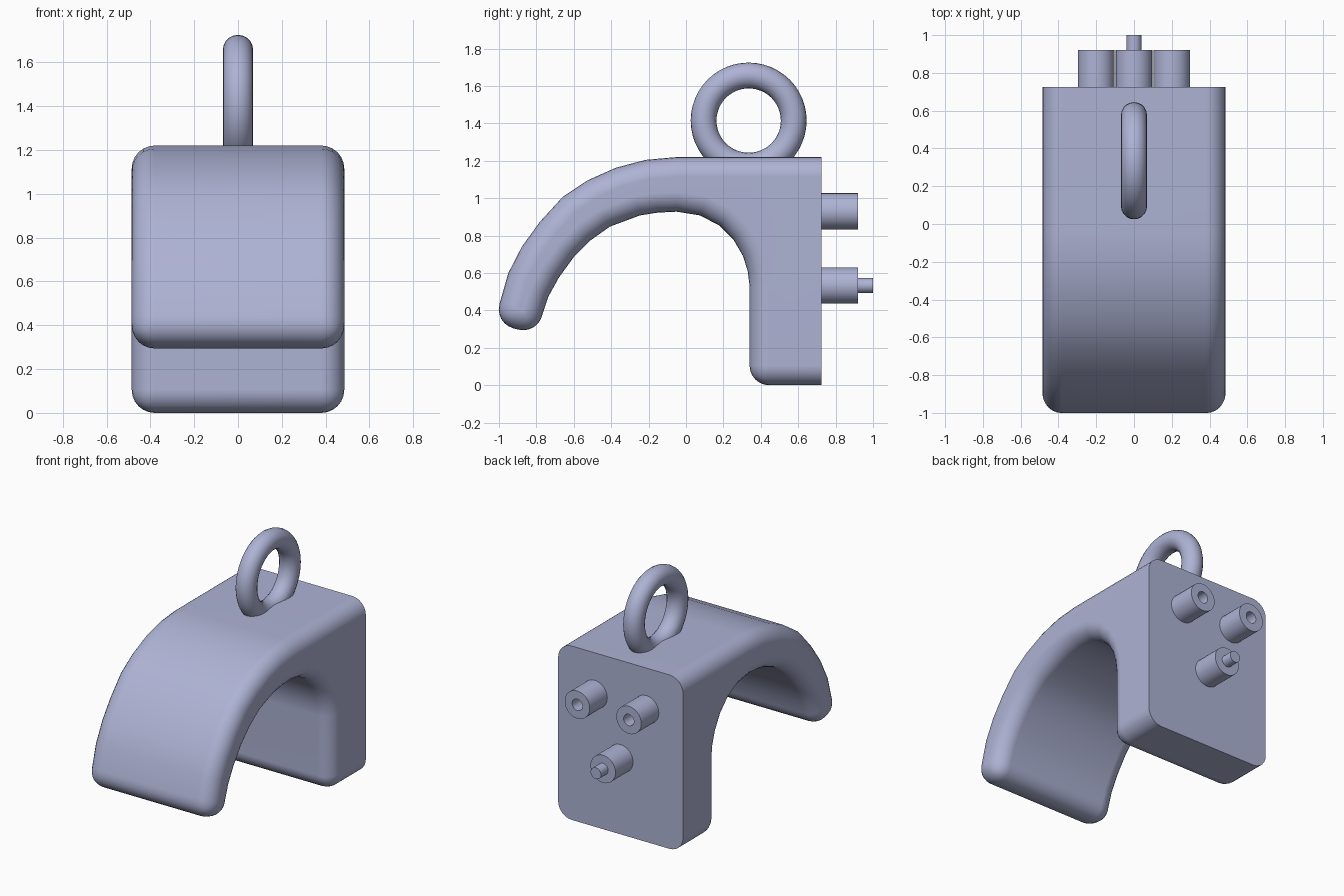
import bpy, bmesh, math

cube = bpy.data.objects.get("Cube")
if cube:
    bpy.data.objects.remove(cube, do_unlink=True)

COLOR = (0.42, 0.45, 0.66, 1.0)
mat = bpy.data.materials.new("lavender_grey")
mat.use_nodes = True
mat.diffuse_color = COLOR
mat.node_tree.nodes["Principled BSDF"].inputs["Base Color"].default_value = COLOR

BACK = 0.725    # y of the flat back face
HALF = 0.485    # half width of the body


def finish(obj):
    """Assign the material and shade smooth, keeping hard edges."""
    if not obj.data.materials:
        obj.data.materials.append(mat)
    bpy.ops.object.select_all(action="DESELECT")
    obj.select_set(True)
    bpy.context.view_layer.objects.active = obj
    bpy.ops.object.shade_smooth_by_angle(angle=math.radians(35))


def add_object(name, bm):
    bmesh.ops.recalc_face_normals(bm, faces=bm.faces)
    mesh = bpy.data.meshes.new(name)
    bm.to_mesh(mesh)
    bm.free()
    obj = bpy.data.objects.new(name, mesh)
    bpy.context.collection.objects.link(obj)
    finish(obj)
    return obj


def lathe_y(name, profile, x, z, steps=32):
    """Turn (radius, y) points around an axis along y; radius 0 closes the end."""
    bm = bmesh.new()
    verts = [bm.verts.new((x + r, y, z)) for r, y in profile]
    edges = [bm.edges.new(pair) for pair in zip(verts, verts[1:])]
    bmesh.ops.spin(bm, geom=verts + edges, cent=(x, 0, z), axis=(0, 1, 0),
                   angle=math.tau, steps=steps, use_duplicate=False)
    bmesh.ops.remove_doubles(bm, verts=bm.verts, dist=1e-4)
    return add_object(name, bm)


# Hook body: side profile in (y, z), extruded across x
outer = [(-1.025, 0.332), (-0.993, 0.45), (-0.95, 0.60), (-0.877, 0.742), (-0.78, 0.875),
         (-0.658, 1.008), (-0.525, 1.096), (-0.375, 1.163), (-0.215, 1.205), (-0.05, 1.22)]
inner = [(0.34, 0.53), (0.33, 0.61), (0.305, 0.69), (0.253, 0.78), (0.18, 0.853),
         (0.075, 0.908), (-0.05, 0.928), (-0.15, 0.923), (-0.246, 0.908), (-0.407, 0.848),
         (-0.51, 0.775), (-0.60, 0.685), (-0.68, 0.575), (-0.735, 0.475),
         (-0.766, 0.384), (-0.797, 0.27)]
leg = [(BACK, 1.22), (BACK, 0.0), (0.34, 0.0)]

bm = bmesh.new()
side = bm.faces.new([bm.verts.new((-HALF, y, z)) for y, z in outer + leg + inner])
new = bmesh.ops.extrude_face_region(bm, geom=[side])["geom"]
bmesh.ops.translate(bm, vec=(2 * HALF, 0, 0),
                    verts=[v for v in new if isinstance(v, bmesh.types.BMVert)])
bmesh.ops.recalc_face_normals(bm, faces=bm.faces)
# Round every hard edge except those around the back face
hard = [e for e in bm.edges
        if e.calc_face_angle(0) > math.radians(35)
        and not all(v.co.y > BACK - 0.001 for v in e.verts)]
bmesh.ops.bevel(bm, geom=hard, offset=0.105, offset_type="OFFSET", segments=6,
                profile=0.5, affect="EDGES", clamp_overlap=False)
body = add_object("hook_body", bm)
body.modifiers.new("clean_shading", "WEIGHTED_NORMAL").keep_sharp = True

# Hanging ring standing on top of the body
bpy.ops.mesh.primitive_torus_add(major_radius=0.241, minor_radius=0.069,
                                 major_segments=48, minor_segments=20,
                                 location=(0, 0.335, 1.415),
                                 rotation=(0, math.pi / 2, 0))
ring = bpy.context.object
ring.name = "hanging_ring"
finish(ring)

# Two hollow pegs at the top of the back
TIP = 0.92
for name, x in (("left_peg", 0.2), ("right_peg", -0.2)):
    lathe_y(name, [(0, BACK - 0.02), (0.097, BACK - 0.02), (0.097, TIP),
                   (0.04, TIP), (0.04, TIP - 0.1), (0, TIP - 0.1)], x, 0.93)

# Lower peg with a thin pin
lathe_y("lower_peg", [(0, BACK - 0.02), (0.097, BACK - 0.02), (0.097, TIP),
                      (0.04, TIP), (0.04, 1.0), (0, 1.0)], 0, 0.533)
